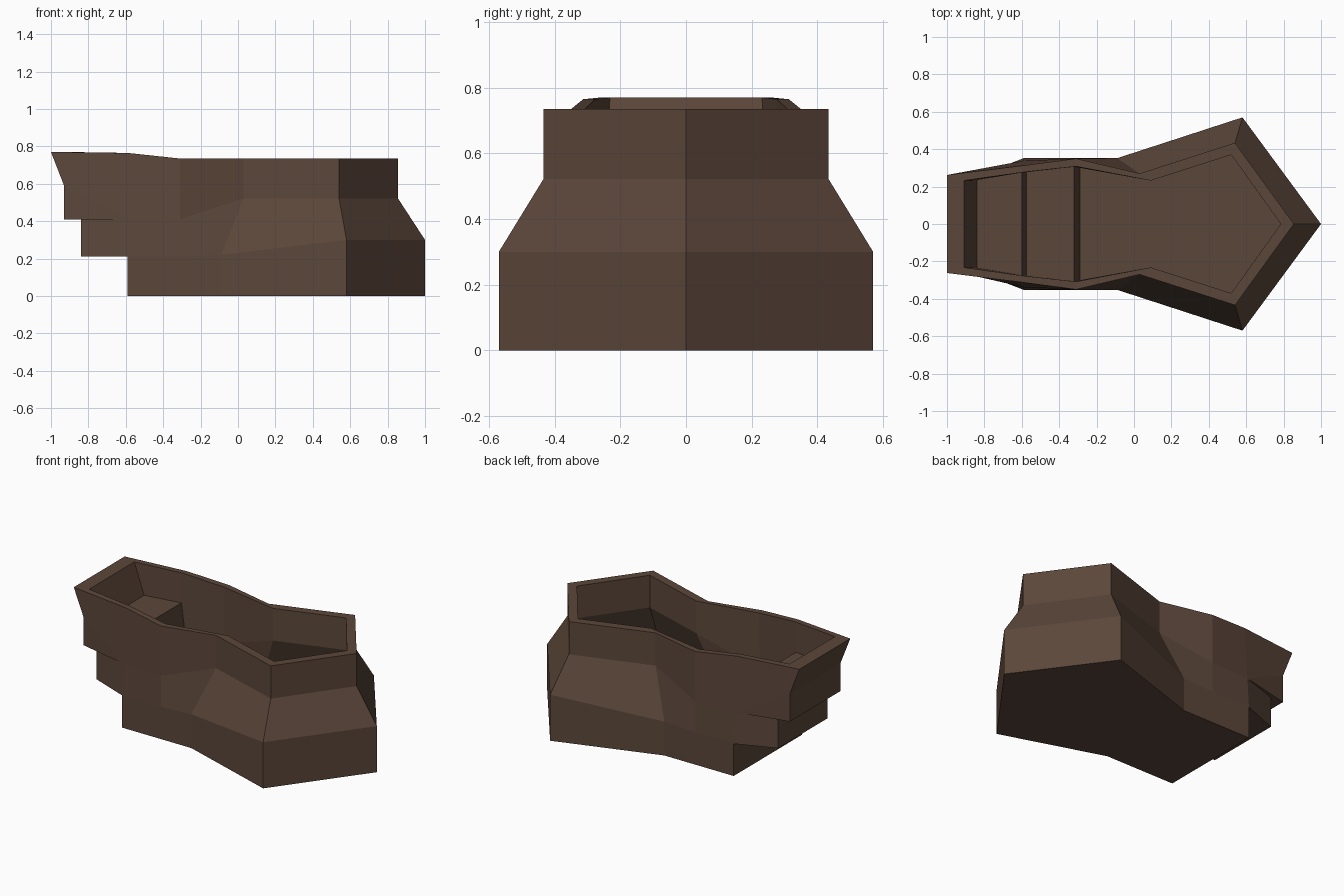
import bpy, bmesh

if "Cube" in bpy.data.objects:
    bpy.data.objects.remove(bpy.data.objects["Cube"])

mat = bpy.data.materials.new("brown")
mat.diffuse_color = (0.105, 0.062, 0.042, 1)
mat.use_nodes = True
mat.node_tree.nodes["Principled BSDF"].inputs["Base Color"].default_value = mat.diffuse_color


def at(points, z):
    """Lift plan points (x, y) to one height."""
    return [(x, y, z) for x, y in points]


def full_ring(half):
    """Half outline from the prow to the rear corner, closed by its mirror image."""
    return half + [(x, -y, z) for x, y, z in reversed(half[1:])]


def loft(name, rings):
    """Skin between rings; coinciding points merge, so steps can collapse to a corner."""
    bm = bmesh.new()
    cache = {}

    def vert(p):
        key = tuple(round(c, 4) for c in p)
        if key not in cache:
            cache[key] = bm.verts.new(key)
        return cache[key]

    def face(points):
        vs = list(dict.fromkeys(vert(p) for p in points))
        if len(vs) > 2 and bm.faces.get(vs) is None:
            bm.faces.new(vs)

    rings = [full_ring(r) for r in rings]
    for a, b in zip(rings, rings[1:]):
        n = len(a)
        for i in range(n):
            j = (i + 1) % n
            face([a[i], a[j], b[j], b[i]])
    face(rings[0])
    face(rings[-1])
    bmesh.ops.recalc_face_normals(bm, faces=bm.faces)
    mesh = bpy.data.meshes.new(name)
    bm.to_mesh(mesh)
    bm.free()
    mesh.materials.append(mat)
    obj = bpy.data.objects.new(name, mesh)
    bpy.context.collection.objects.link(obj)
    return obj


# Outer hull: wide pointed prow, narrow waist, stepped overhanging rear
base_prow = [(1, 0), (0.58, 0.57)]
base_side = [(-0.09, 0.352), (-0.31, 0.352), (-0.59, 0.352)]
low = at(base_prow, 0.3) + [(-0.09, 0.352, 0.22), (-0.31, 0.352, 0.21), (-0.59, 0.352, 0.21)]
top_prow = [(0.855, 0), (0.54, 0.434), (0.03, 0.27)]
mid = at(top_prow, 0.522) + [(-0.31, 0.35, 0.41), (-0.59, 0.338, 0.41)]
rim_out = at(top_prow, 0.735) + [(-0.31, 0.35, 0.735), (-0.59, 0.313, 0.765), (-1, 0.262, 0.77)]
outer = [
    at(base_prow + base_side + base_side[-1:], 0),
    low + low[-1:],
    low + [(-0.84, 0.255, 0.21)],
    mid + [(-0.84, 0.255, 0.41)],
    mid + [(-0.93, 0.26, 0.41)],
    mid + [(-0.93, 0.26, 0.59)],
    rim_out,
]

# Inner cavity: flat rim, then shelves stepping down to the floor
in_prow = [(0.785, 0), (0.52, 0.37), (0.09, 0.232)]
rim_in = at(in_prow, 0.735) + [(-0.31, 0.308, 0.735), (-0.59, 0.277, 0.765), (-0.91, 0.232, 0.77)]
neck = at(in_prow, 0.525)
shelf_low = (-0.32, 0.306, 0.37)
shelf_high = (-0.6, 0.275, 0.57)
floor_plan = [(0.92, 0), (0.555, 0.495), (-0.03, 0.295)]
floor_rear = (-0.29, 0.306, 0.16)
inner = [
    rim_in,
    neck + [shelf_low, shelf_high, (-0.84, 0.235, 0.57)],
    neck + [shelf_low, shelf_high, shelf_high],
    neck + [shelf_low] + [(-0.575, 0.277, 0.37)] * 2,
    neck + [shelf_low] * 3,
    at(floor_plan[:2], 0.3) + [(-0.03, 0.295, 0.22)] + [floor_rear] * 3,
    at(floor_plan, 0.16) + [floor_rear] * 3,
]

loft("stepped_hull", outer + inner)
